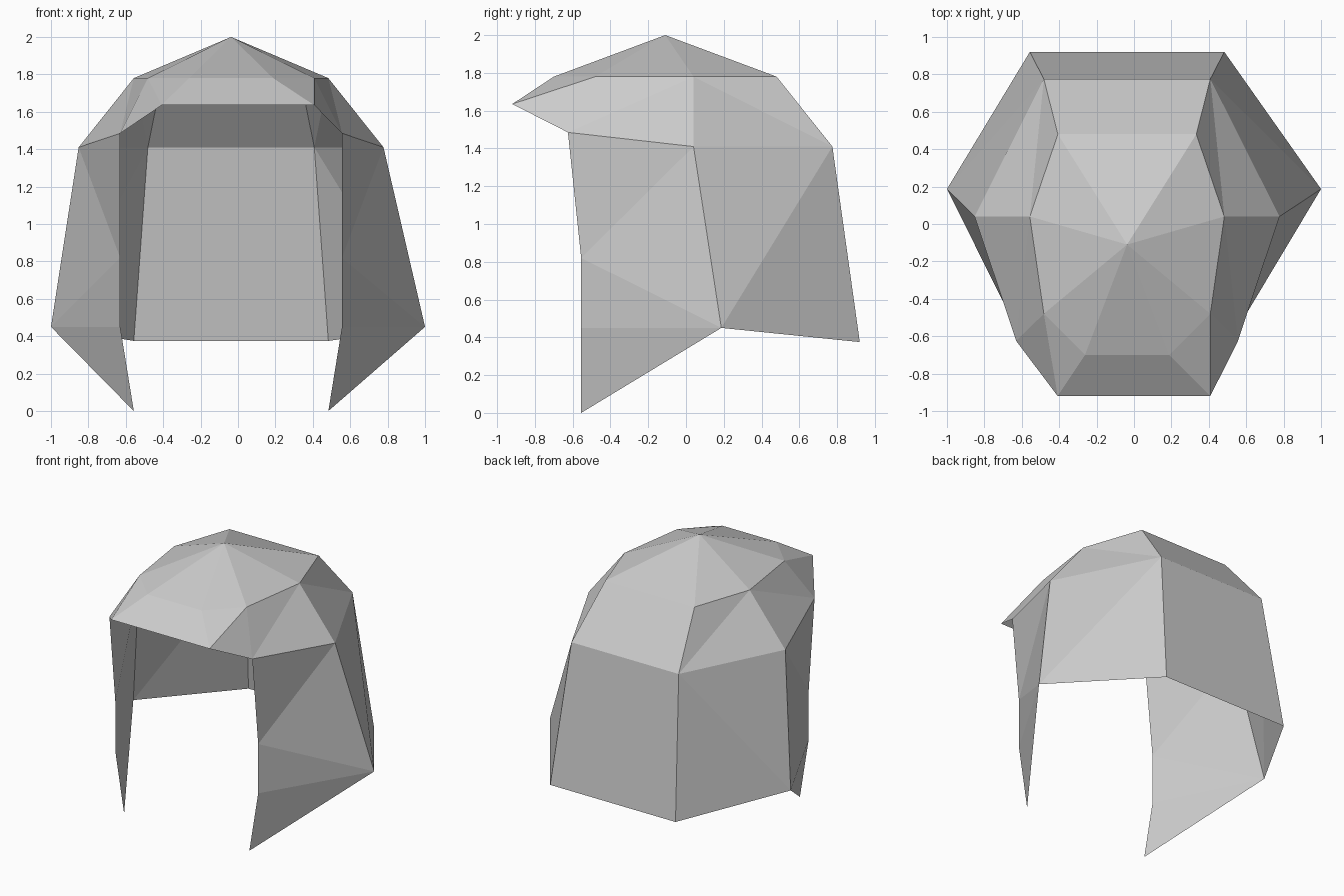
import bpy, bmesh

cube = bpy.data.objects.get("Cube")
if cube:
    bpy.data.objects.remove(cube, do_unlink=True)

# Single flat grey
mat = bpy.data.materials.new("plain grey")
mat.use_nodes = True
grey = (0.6, 0.6, 0.6, 1)
mat.diffuse_color = grey
mat.node_tree.nodes["Principled BSDF"].inputs["Base Color"].default_value = grey

# Corner points of one half: centre x, half width, y, z
MID = -0.037
points = {
    "crown_back": (MID, 0.37, 0.48, 1.78),
    "crown_side": (MID, 0.52, 0.04, 1.78),
    "crown_temple": (MID, 0.445, -0.48, 1.78),
    "crown_front": (MID, 0.225, -0.70, 1.78),
    "brim": (0, 0.408, -0.92, 1.635),
    "temple": (MID, 0.593, -0.625, 1.485),
    "side": (MID, 0.815, 0.04, 1.41),
    "back": (MID, 0.445, 0.775, 1.41),
    "side_low": (0, 1.0, 0.187, 0.45),
    "back_low": (MID, 0.52, 0.92, 0.375),
    "cheek": (MID, 0.593, -0.555, 0.82),
    "jaw": (MID, 0.593, -0.555, 0.45),
    "tip": (MID, 0.52, -0.555, 0.0),
}

# Faces of the left half, counter-clockwise from outside
half_faces = [
    "apex crown_side crown_back", "apex crown_temple crown_side",
    "apex crown_front crown_temple",
    "crown_front brim crown_temple", "brim temple crown_temple",
    "crown_temple temple crown_side", "temple side crown_side",
    "crown_side back crown_back", "crown_side side back",
    "temple cheek side", "cheek side_low side",
    "cheek jaw side_low", "jaw tip side_low",
    "side side_low back", "side_low back_low back",
]
# Pairs of points joined across the middle
bridges = [("crown_front", "brim"), ("back", "crown_back"), ("back_low", "back")]

bm = bmesh.new()
apex = bm.verts.new((MID, -0.11, 2.0))
left, right = {"apex": apex}, {"apex": apex}
for name, (cx, w, y, z) in points.items():
    left[name] = bm.verts.new((cx + w, y, z))
    right[name] = bm.verts.new((cx - w, y, z))

for face in half_faces:
    names = face.split()
    bm.faces.new([left[n] for n in names])
    bm.faces.new([right[n] for n in reversed(names)])
for a, b in bridges:
    bm.faces.new([left[a], left[b], right[b], right[a]])
bm.faces.new([apex, left["crown_back"], right["crown_back"]])
bm.faces.new([apex, right["crown_front"], left["crown_front"]])
bmesh.ops.recalc_face_normals(bm, faces=bm.faces)

# Keep the open shell facing outwards
bm.normal_update()
if sum(f.normal.z for f in apex.link_faces) < 0:
    bmesh.ops.reverse_faces(bm, faces=bm.faces)

mesh = bpy.data.meshes.new("hair_shell")
bm.to_mesh(mesh)
bm.free()
mesh.materials.append(mat)
shell = bpy.data.objects.new("hair_shell", mesh)
bpy.context.collection.objects.link(shell)
